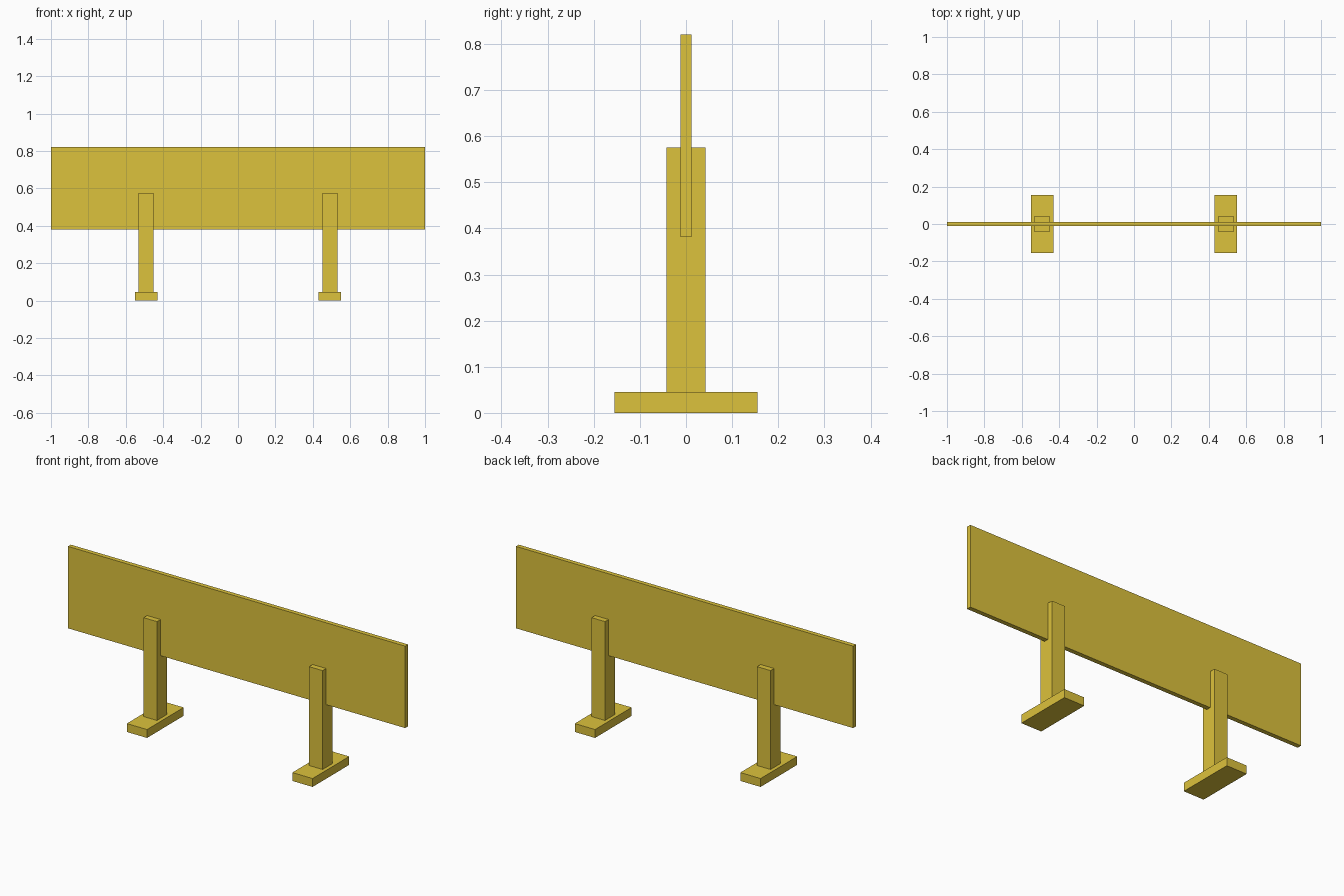
import bpy

if "Cube" in bpy.data.objects:
    bpy.data.objects.remove(bpy.data.objects["Cube"])

yellow = bpy.data.materials.new("yellow_paint")
yellow.diffuse_color = (0.72, 0.54, 0.045, 1.0)
yellow.use_nodes = True
yellow.node_tree.nodes["Principled BSDF"].inputs["Base Color"].default_value = yellow.diffuse_color


def box(name, x, z0, z1, width, depth):
    """Box centred on y = 0, spanning z0..z1."""
    bpy.ops.mesh.primitive_cube_add(size=1, location=(x, 0, (z0 + z1) / 2))
    ob = bpy.context.object
    ob.name = name
    ob.scale = (width, depth, z1 - z0)
    bpy.ops.object.transform_apply(location=False, rotation=False, scale=True)
    ob.data.materials.append(yellow)
    return ob


# Long barrier board
box("barrier_panel", 0, 0.381, 0.82, 2.0, 0.024)

# Post and foot on each side
for side, sx in (("left", -1), ("right", 1)):
    x = sx * 0.491
    box(side + "_post", x, 0.045, 0.575, 0.08, 0.084)
    box(side + "_foot", x, 0.0, 0.045, 0.12, 0.31)
